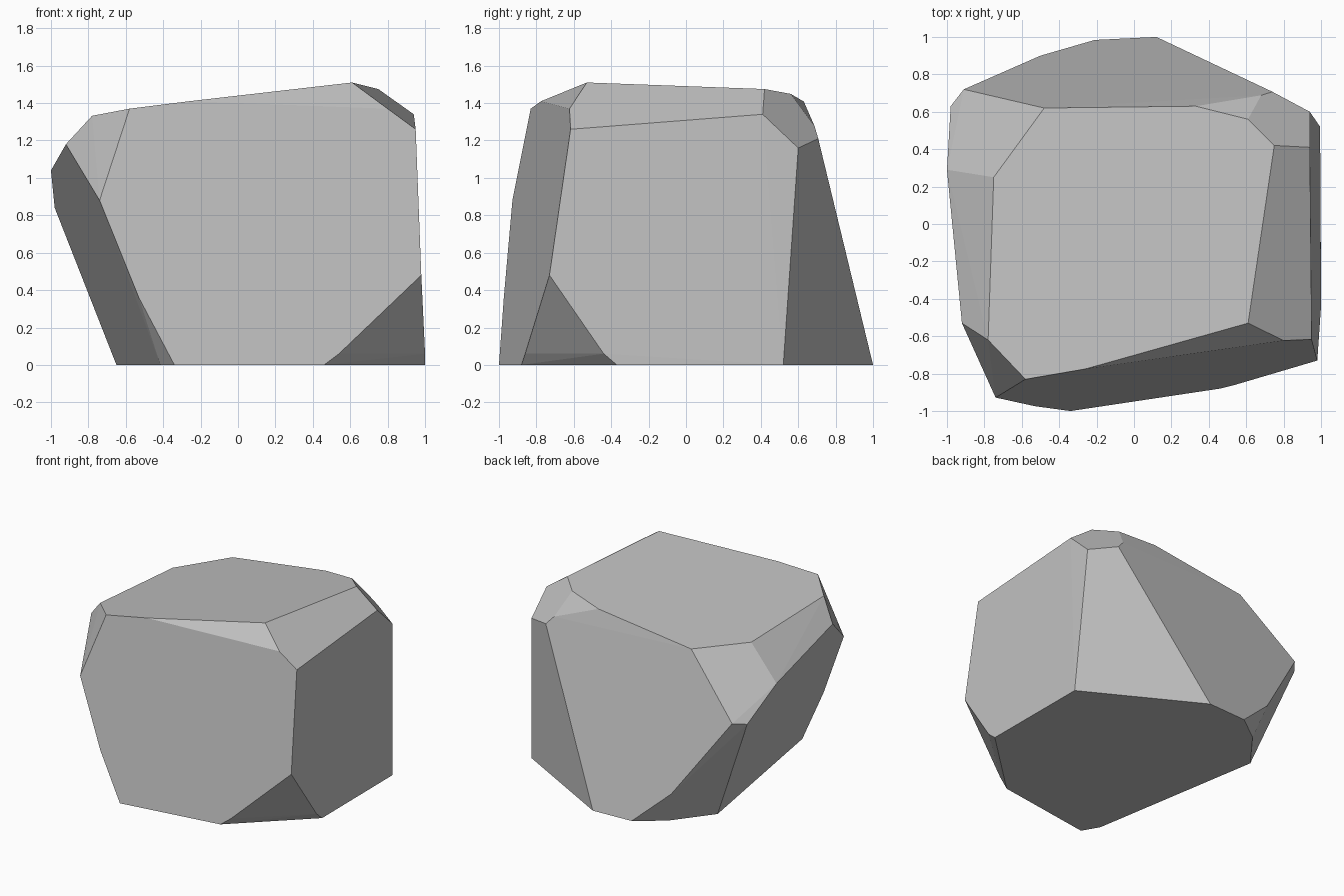
import bpy, bmesh, math

# Corner points of the faceted boulder, grouped by level
top_rim = [(0.61, -0.53, 1.51), (0.75, 0.42, 1.475), (0.61, 0.56, 1.449),
           (0.33, 0.63, 1.408), (-0.48, 0.62, 1.302), (-0.75, 0.25, 1.287),
           (-0.78, -0.62, 1.332), (-0.58, -0.83, 1.37), (-0.26, -0.775, 1.41)]
shoulder = [(0.80, -0.623, 1.37), (0.95, -0.617, 1.26), (0.94, 0.41, 1.34),
            (0.94, 0.60, 1.16), (0.74, 0.707, 1.21), (0.68, 0.688, 1.275),
            (-0.91, 0.72, 0.86), (-0.98, 0.63, 0.84), (-1.0, 0.29, 1.04),
            (-0.92, -0.53, 1.18), (-0.74, -0.928, 0.88)]
lower_chips = [(-0.53, -0.974, 0.36), (0.98, -0.73, 0.48), (0.54, -0.86, 0.06),
               (1.0, -0.44, 0.06), (-0.50, 0.90, 0.26)]
base = [(-0.34, -1.0, 0), (0.46, -0.88, 0), (1.0, -0.37, 0), (0.995, 0.52, 0),
        (0.12, 1.0, 0), (-0.21, 0.984, 0), (-0.42, 0.83, 0), (-0.65, 0.53, 0),
        (-0.415, -0.87, 0)]

# Wrap the corners in a convex skin
bm = bmesh.new()
for p in top_rim + shoulder + lower_chips + base:
    bm.verts.new(p)
hull = bmesh.ops.convex_hull(bm, input=bm.verts[:])
loose = [v for v in bm.verts if not v.link_faces]
bmesh.ops.delete(bm, geom=loose, context='VERTS')

# Merge triangles that share a plane into clean flat facets
bmesh.ops.dissolve_limit(bm, angle_limit=math.radians(1.5),
                         verts=bm.verts[:], edges=bm.edges[:])
bmesh.ops.recalc_face_normals(bm, faces=bm.faces[:])

mesh = bpy.data.meshes.new("boulder")
bm.to_mesh(mesh)
bm.free()

# Single stone colour, flat shaded
stone = bpy.data.materials.new("stone_grey")
stone.diffuse_color = (0.53, 0.53, 0.53, 1)
mesh.materials.append(stone)
bpy.context.collection.objects.link(bpy.data.objects.new("boulder", mesh))
